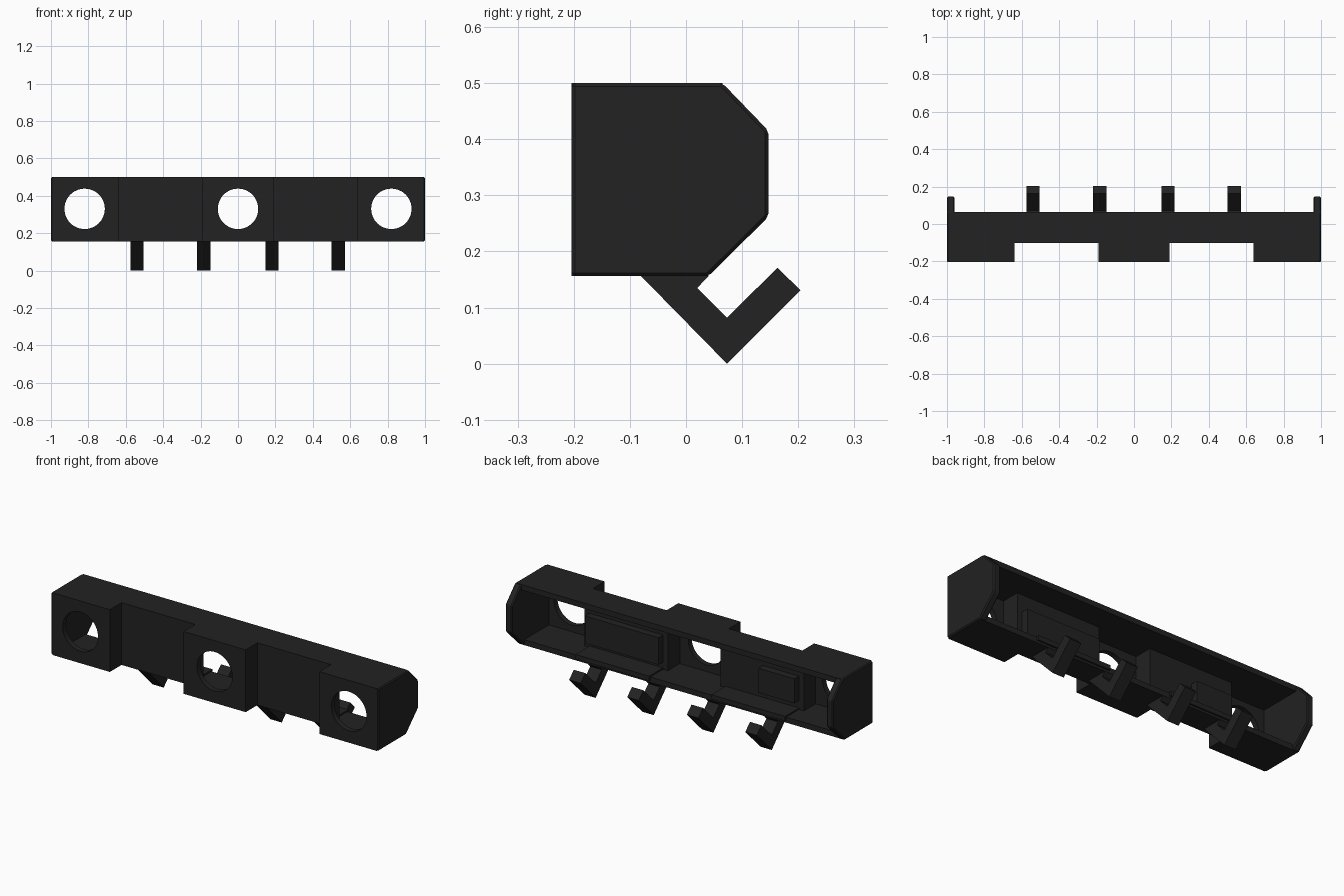
import bpy, bmesh, math
from mathutils import Matrix

if "Cube" in bpy.data.objects:
    bpy.data.objects.remove(bpy.data.objects["Cube"])

black = bpy.data.materials.new("matte black plastic")
black.diffuse_color = (0.016, 0.016, 0.016, 1)
black.use_nodes = True
black.node_tree.nodes["Principled BSDF"].inputs["Base Color"].default_value = black.diffuse_color

T = 0.03                       # wall thickness
Z0, Z1 = 0.156, 0.5            # housing bottom and top
FRONT, RECESS = -0.204, -0.102
IN, OUT = 0.19, 0.64           # recess limits along x


def finish(name, bm):
    bmesh.ops.recalc_face_normals(bm, faces=bm.faces)
    me = bpy.data.meshes.new(name)
    bm.to_mesh(me)
    bm.free()
    me.materials.append(black)
    ob = bpy.data.objects.new(name, me)
    bpy.context.collection.objects.link(ob)
    return ob


def prism(name, pts, a, b, axis):
    """Extrude a profile from a to b along x (profile y,z) or z (profile x,y)."""
    bm = bmesh.new()
    place = (lambda p: (a, p[0], p[1])) if axis == "x" else (lambda p: (p[0], p[1], a))
    face = bm.faces.new([bm.verts.new(place(p)) for p in pts])
    geo = bmesh.ops.extrude_face_region(bm, geom=[face])["geom"]
    shift = (b - a, 0, 0) if axis == "x" else (0, 0, b - a)
    bmesh.ops.translate(bm, vec=shift,
                        verts=[v for v in geo if isinstance(v, bmesh.types.BMVert)])
    return finish(name, bm)


def box(name, x0, x1, y0, y1, z0, z1):
    return prism(name, [(x0, y0), (x1, y0), (x1, y1), (x0, y1)], z0, z1, "z")


def slab_outline(back):
    half = [(IN, FRONT), (IN, RECESS), (OUT, RECESS), (OUT, FRONT), (0.99, FRONT), (0.99, back)]
    return half + [(-x, y) for x, y in reversed(half)]


# Roof and floor follow the stepped front
prism("roof", slab_outline(0.065), Z1 - T, Z1, "z")
prism("floor", slab_outline(0.04), Z0, Z0 + T, "z")

# Front panels with round openings
for name, x0, x1 in (("left_panel", -0.99, -OUT), ("center_panel", -IN, IN),
                     ("right_panel", OUT, 0.99)):
    panel = box(name, x0, x1, FRONT, FRONT + T, Z0 + T, Z1 - T)
    cx = 0 if name == "center_panel" else math.copysign(0.82, x0)
    bm = bmesh.new()
    bmesh.ops.create_cone(bm, cap_ends=True, segments=48, radius1=0.108, radius2=0.108, depth=0.2,
                          matrix=Matrix.Translation((cx, FRONT, 0.33))
                          @ Matrix.Rotation(math.pi / 2, 4, "X"))
    cutter = finish(name + "_cutter", bm)
    cutter.hide_render = True
    cutter.hide_viewport = True
    cut = panel.modifiers.new("opening", "BOOLEAN")
    cut.operation = "DIFFERENCE"
    cut.solver = "EXACT"
    cut.object = cutter

# Recessed panels, their side walls and the inner plates
for s, side in ((-1, "left"), (1, "right")):
    def span(a, b):
        return sorted((s * a, s * b))
    box(side + "_recess_panel", *span(IN, OUT), RECESS, RECESS + T, Z0 + T, Z1 - T)
    box(side + "_recess_inner_wall", *span(IN - T, IN), FRONT + T, RECESS + T, Z0 + T, Z1 - T)
    box(side + "_recess_outer_wall", *span(OUT, OUT + T), FRONT + T, RECESS + T, Z0 + T, Z1 - T)
    box(side + "_floor_tray", *span(IN, OUT), RECESS + T, 0.05, Z0 + 0.012, Z0 + T + 0.008)

    # End cap with chamfered back corners
    cap = prism(side + "_end_cap",
                [(FRONT, Z0), (0.04, Z0), (0.147, 0.262), (0.147, 0.415), (0.065, Z1), (FRONT, Z1)],
                *span(0.96, 1.0), "x")
    bev = cap.modifiers.new("edge", "BEVEL")
    bev.width = 0.006
    bev.segments = 1

# Blocks mounted behind the recessed panels
box("long_inner_block", 0.19, 0.64, RECESS + T, RECESS + T + 0.04, 0.225, 0.375)
box("small_inner_block", -0.64, -0.42, RECESS + T, RECESS + T + 0.04, 0.235, 0.37)

# Hooks below the floor
hook = [(-0.08, Z0), (0.073, 0.0), (0.204, 0.131), (0.163, 0.171),
        (0.073, 0.082), (0.02, 0.135), (0.04, Z0), (0.03, Z0 + 0.01), (-0.07, Z0 + 0.01)]
for i, x in enumerate((-0.54, -0.183, 0.181, 0.536)):
    prism(f"hook_{i + 1}", hook, x - 0.035, x + 0.035, "x")
